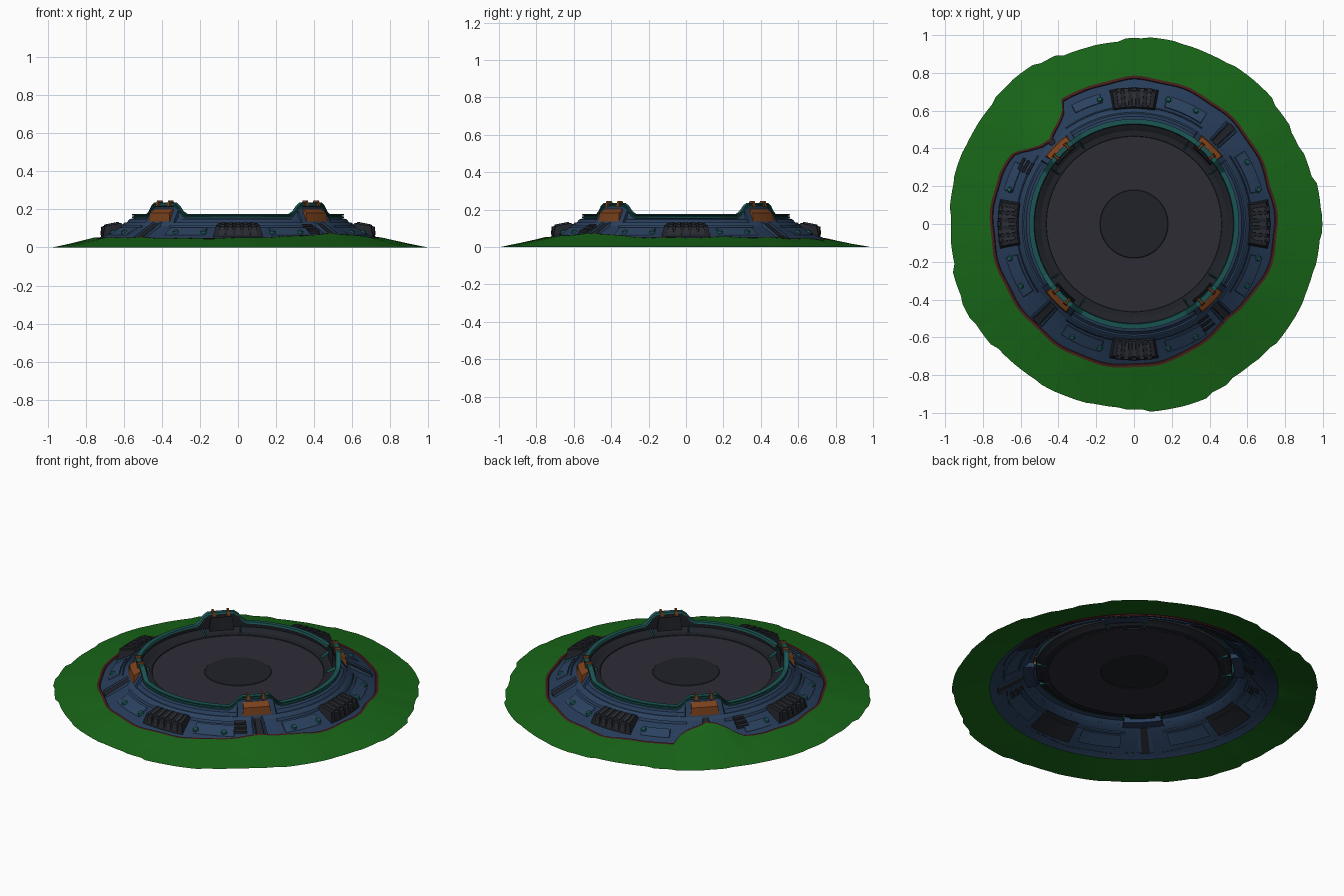
import bpy, bmesh, math
from math import sin, cos, radians, pi

if "Cube" in bpy.data.objects:
    bpy.data.objects.remove(bpy.data.objects["Cube"])


def mat(name, rgb):
    m = bpy.data.materials.new(name)
    m.diffuse_color = (*rgb, 1)
    m.use_nodes = True
    m.node_tree.nodes["Principled BSDF"].inputs["Base Color"].default_value = m.diffuse_color
    return m


BLUE = mat("blue_metal", (0.02, 0.045, 0.1))
PLATE = mat("plate_blue", (0.024, 0.054, 0.115))
TEAL = mat("teal_trim", (0.01, 0.09, 0.085))
DARK = mat("dark_metal", (0.014, 0.016, 0.022))
SLAT = mat("slat_grey", (0.024, 0.027, 0.034))
FLOOR = mat("floor_grey", (0.027, 0.025, 0.036))
ORANGE = mat("orange_paint", (0.2, 0.055, 0.012))
GRASS = mat("grass_green", (0.009, 0.13, 0.009))
DIRT = mat("dirt_brown", (0.06, 0.014, 0.012))

HULL = [(0.78, 0.025), (0.755, 0.04), (0.72, 0.055), (0.61, 0.112),
        (0.585, 0.13), (0.57, 0.148), (0.545, 0.153)]


def interp(table, x):
    for (a, va), (b, vb) in zip(table, table[1:]):
        if a <= x <= b:
            return va + (vb - va) * (x - a) / (b - a)
    return table[0][1] if x < table[0][0] else table[-1][1]


def hull_z(r):
    return interp(HULL[::-1], r)


def lift(a):
    """Height of the raised rim humps on the four diagonals."""
    d = abs((a % (pi / 2)) - pi / 4)
    t = min(max((0.26 - d) / 0.13, 0), 1)
    return 0.06 * t * t * (3 - 2 * t)


def finish(name, bm, m, smooth=True, fix=False):
    bmesh.ops.remove_doubles(bm, verts=bm.verts, dist=1e-5)
    if fix:
        bmesh.ops.recalc_face_normals(bm, faces=bm.faces)
    me = bpy.data.meshes.new(name)
    bm.to_mesh(me)
    bm.free()
    me.materials.append(m)
    ob = bpy.data.objects.new(name, me)
    bpy.context.collection.objects.link(ob)
    if smooth:
        bpy.ops.object.select_all(action='DESELECT')
        ob.select_set(True)
        bpy.context.view_layer.objects.active = ob
        bpy.ops.object.shade_smooth_by_angle(angle=radians(30))
    return ob


def sweep(name, profile, m, n=144):
    """Revolve a profile; it is a list or a function of angle giving (r, z)."""
    bm = bmesh.new()
    rings = []
    for i in range(n):
        a = 2 * pi * i / n
        pts = profile(a) if callable(profile) else profile
        rings.append([bm.verts.new((p[0] * cos(a), p[0] * sin(a),
                                    p[1] + (p[2] * lift(a) if len(p) > 2 else 0))) for p in pts])
    for i in range(n):
        p, q = rings[i], rings[(i + 1) % n]
        for j in range(len(p) - 1):
            bm.faces.new((p[j], q[j], q[j + 1], p[j + 1]))
    return finish(name, bm, m)


def block(name, a, half, r0, r1, z0, z1, m, base=None, taper=0.006, n=6):
    """Curved block at angle a; top runs from z0 (inner) to z1 (outer)."""
    bm = bmesh.new()
    rows = []
    for i in range(n + 1):
        t = 2 * i / n - 1
        row = []
        for r, z, s in ((r0, None, 0), (r0 + taper, z0, 1), (r1 - taper, z1, 1), (r1, None, 0)):
            ang = a + t * (half - s * taper / r)
            if z is None:
                z = base if base is not None else hull_z(r) - 0.008
            row.append(bm.verts.new((r * cos(ang), r * sin(ang), z)))
        rows.append(row)
    for p, q in zip(rows, rows[1:]):
        for j in range(4):
            k = (j + 1) % 4
            bm.faces.new((p[j], q[j], q[k], p[k]))
    bm.faces.new(rows[0])
    bm.faces.new(rows[-1][::-1])
    return finish(name, bm, m, fix=True)


def plate(name, a, half, r0, r1, h, m, **kw):
    """Block lying on the hull slope, raised by h."""
    return block(name, a, half, r0, r1, hull_z(r0) + h, hull_z(r1) + h, m, **kw)


# Grass skirt with torn inner edge and dirt lip
EDGE = [(0, .76), (15, .75), (45, .765), (90, .78), (112, .76), (120, .768), (123, .70), (128, .665),
        (135, .63), (140, .65), (146, .70), (149, .74), (160, .76), (180, .76), (222, .755), (250, .765),
        (270, .76), (290, .745), (302, .725), (315, .71), (325, .72), (338, .755), (360, .76)]


def edge_r(a):
    return interp(EDGE, math.degrees(a)) + 0.004 * sin(17 * a)


def grass(a):
    r, d = edge_r(a), round(a * 40 / (2 * pi)) * 2 * pi / 40
    out = 0.983 + 0.01 * sin(5 * d + 2.2) + 0.009 * sin(9 * d + 0.7)
    z = hull_z(r) + 0.012
    return [(out, 0), (r + (out - r) * 0.5, z * 0.48), (r + 0.02, z * 0.92), (r, z)]


def dirt(a):
    r = edge_r(a)
    return [(r + 0.002, hull_z(r) + 0.0125), (r - 0.012, hull_z(r - 0.012) + 0.008),
            (r - 0.018, hull_z(r - 0.018) - 0.003)]


sweep("grass_skirt", grass, GRASS)
sweep("dirt_lip", dirt, DIRT)

# Hull shell, rim and floor
sweep("hull", HULL, BLUE)
sweep("rim_wall", [(.565, .149, 0), (.555, .152, .2), (.546, .154, 1)], BLUE)
sweep("rim_trim", [(.544, .153, 1), (.556, .155, 1), (.556, .162, 1), (.547, .164, 1), (.547, .167, 1),
                   (.556, .169, 1), (.556, .175, 1), (.53, .176, 1), (.526, .167, 1)], TEAL)
sweep("inner_wall", [(.527, .168, 1), (.53, .146, 0), (.50, .134, 0), (.495, .13, 0), (.465, .128, 0),
                     (.462, .122, 0)], DARK)
sweep("pad_floor", [(.464, .124), (.18, .124)], FLOOR)
sweep("pad_centre", [(.182, .123), (.178, .127), (0, .127)], DARK)
sweep("inner_step", [(.612, .112), (.606, .122), (.592, .132), (.584, .131)], PLATE)

# Vents on the four sides
for k in range(4):
    a = k * pi / 2
    block("vent_housing", a, 0.185, .607, .722, .128, .112, DARK, taper=0.014)
    for s in range(-2, 3):
        block("vent_slat", a + s * 0.058, 0.023, .625, .708, .134, .12, SLAT, base=.09, n=2)
        block("vent_face", a + s * 0.058, 0.023, .70, .722, .112, .108, SLAT, base=.066, n=2, taper=.003)

# Raised humps: buttress, orange cover, clips, inner panel and ribs
for k in range(4):
    a = pi / 4 + k * pi / 2
    block("hump_buttress", a, 0.19, .54, .60, .205, .132, BLUE, base=.12)
    block("hump_cover", a, 0.135, .545, .592, .202, .182, ORANGE, base=.128)
    block("hump_inner_panel", a, 0.13, .508, .53, .215, .20, DARK, base=.135)
    for s in (-1, 1):
        block("hump_clip", a + s * 0.075, 0.02, .52, .563, .246, .246, ORANGE, base=.215, n=2)
        block("hump_bracket", a + s * 0.2, 0.012, .475, .53, .138, .165, TEAL, base=.128, n=2)
        if k != 1:
            plate("buttress_rib", a + s * 0.045, 0.014, .595, .735, .012, PLATE, n=2)
    plate("rib_channel", a, 0.035, .595, .74 if k != 1 else .65, .006, DARK, n=2)

# Armour plates, pipes and rivets on the slope between vents and humps
for k in range(4):
    for s in (-1, 1):
        a = k * pi / 2 + s * 0.42
        if (k, s) not in ((1, 1), (2, -1)):
            plate("armour_plate", a, 0.17, .635, .705, .006, PLATE)
            rivets = (0.27, 0.5)
        else:
            plate("armour_plate", k * pi / 2 + s * 0.37, 0.12, .66, .715, .006, PLATE)
            rivets = (0.27,)
        plate("pipe", k * pi / 2 + s * 0.40, 0.22, .617, .627, .010, PLATE, taper=.003, n=8)
        for b in rivets:
            ang = k * pi / 2 + s * b
            bm = bmesh.new()
            bmesh.ops.create_cone(bm, cap_ends=True, segments=12, radius1=.017, radius2=.012, depth=.014)
            ob = finish("rivet", bm, TEAL)
            ob.location = (.683 * cos(ang), .683 * sin(ang), hull_z(.683) + .008)
            ob.rotation_euler = (0, radians(27), ang)

# Louvre slots
for deg in (152, 306):
    for i in range(3):
        plate("louvre", radians(deg), 0.055, .615 + i * .026, .632 + i * .026, .013, DARK, taper=.003, n=3)
